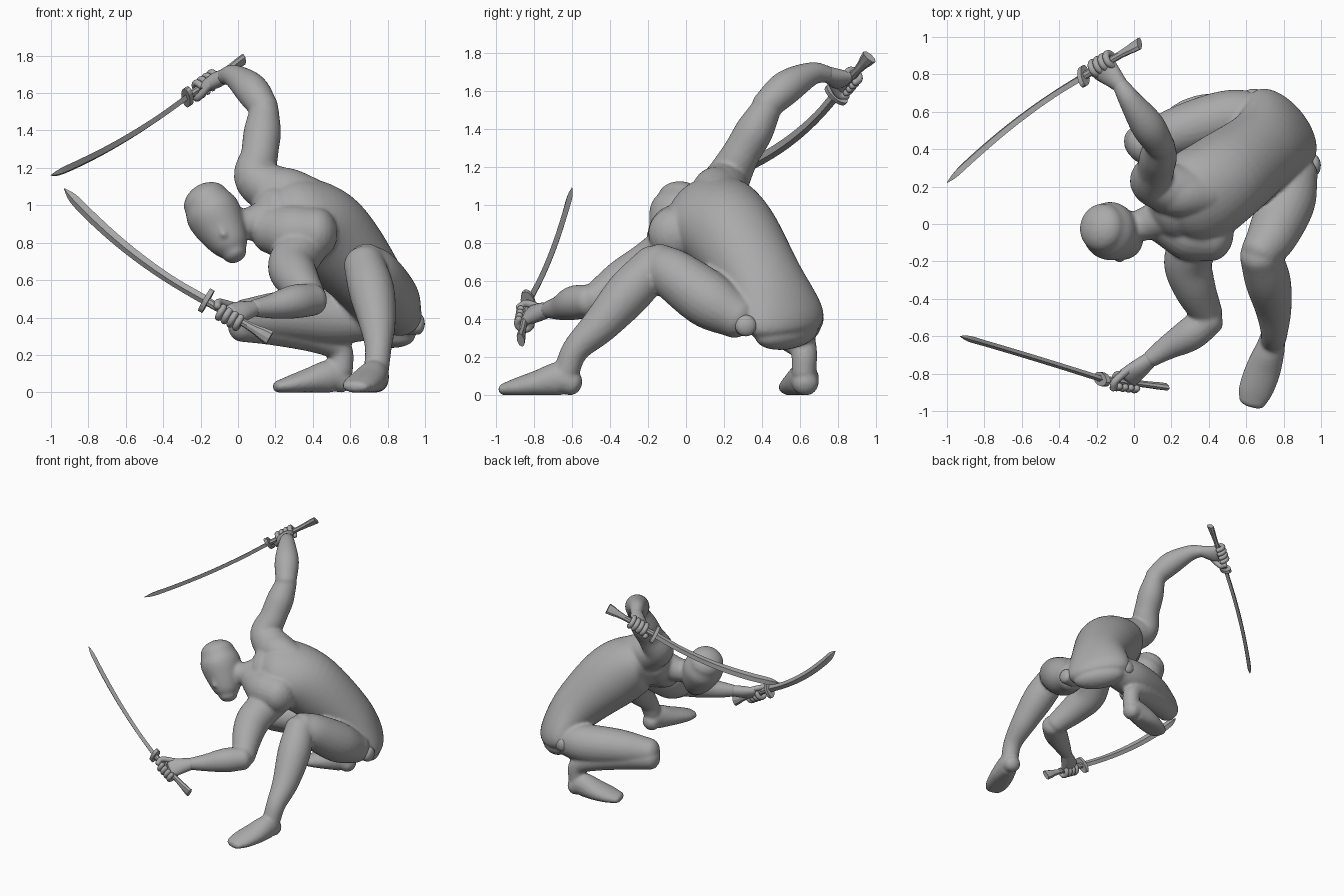
import bpy, bmesh, math
from mathutils import Vector

cube = bpy.data.objects.get("Cube")
if cube:
    bpy.data.objects.remove(cube, do_unlink=True)

clay = bpy.data.materials.new("clay_grey")
clay.use_nodes = True
colour = (0.4, 0.4, 0.4, 1)
clay.diffuse_color = colour
clay.node_tree.nodes["Principled BSDF"].inputs["Base Color"].default_value = colour


def catmull(a, b, c, d, t):
    return 0.5 * (2 * b + (c - a) * t + (2 * a - 5 * b + 4 * c - d) * t * t
                  + (3 * b - a - 3 * c + d) * t ** 3)


def smooth_path(stations, steps):
    """Interpolate stations of (x, y, z, half width, half depth)."""
    rows = [Vector(s if len(s) == 5 else (*s, s[-1])) for s in stations]
    ext = [rows[0] * 2 - rows[1]] + rows + [rows[-1] * 2 - rows[-2]]
    out = []
    for i in range(len(rows) - 1):
        for k in range(steps):
            out.append(catmull(*ext[i:i + 4], k / steps))
    return out + [rows[-1]]


def loft(name, stations, side=(1, 0, 0), side_end=None, sides=24, steps=6, cap=0.8, floor=False):
    """Closed tube through the stations with rounded ends; side sets the width direction."""
    path = smooth_path(stations, steps)
    pts = [p.xyz for p in path]
    rad = [(max(p[3], 0.001), max(p[4], 0.001)) for p in path]
    if cap:
        for end, near in ((0, 1), (-1, -2)):
            out = (pts[end] - pts[near]).normalized()
            base, (w, d) = pts[end].copy(), rad[end]
            for k in range(1, 6):
                a = k / 5 * math.radians(85)
                p, r = base + out * cap * min(w, d) * math.sin(a), (w * math.cos(a), d * math.cos(a))
                at = 0 if end == 0 else len(pts)
                pts.insert(at, p)
                rad.insert(at, r)
    bm = bmesh.new()
    rings = []
    last = len(pts) - 1
    s0, s1 = Vector(side), Vector(side_end or side)
    for i, p in enumerate(pts):
        t = (pts[min(i + 1, last)] - pts[max(i - 1, 0)]).normalized()
        s = s0.lerp(s1, i / last)
        s = (s - t * s.dot(t)).normalized()
        n = t.cross(s)
        ring = []
        for k in range(sides):
            a = math.tau * k / sides
            v = p + s * rad[i][0] * math.cos(a) + n * rad[i][1] * math.sin(a)
            if floor:
                v.z = max(v.z, 0)
            ring.append(bm.verts.new(v))
        rings.append(ring)
    for a, b in zip(rings, rings[1:]):
        for k in range(sides):
            j = (k + 1) % sides
            bm.faces.new((a[k], a[j], b[j], b[k]))
    bm.faces.new(rings[0])
    bm.faces.new(rings[-1])
    bmesh.ops.recalc_face_normals(bm, faces=bm.faces)
    mesh = bpy.data.meshes.new(name)
    bm.to_mesh(mesh)
    bm.free()
    mesh.materials.append(clay)
    obj = bpy.data.objects.new(name, mesh)
    bpy.context.collection.objects.link(obj)
    return obj


def select(objs):
    bpy.ops.object.select_all(action='DESELECT')
    for o in objs:
        o.select_set(True)
    bpy.context.view_layer.objects.active = objs[0]


# Torso, twisted from the hips to the shoulders, with chest and shoulder masses
body = [loft("torso", [(.8, .53, .32, .2, .1), (.79, .51, .4, .25, .14), (.69, .4, .6, .225, .19),
                       (.48, .24, .84, .25, .24), (.32, .13, .94, .26, .21), (.2, .08, .95, .18, .15)],
             side=(-.66, .74, .05), side_end=(-.4, .7, .6), sides=40),
        loft("chest", [(.42, -.06, .85, .14), (.3, -.04, .85, .155), (.18, .01, .87, .13)],
             side=(0, 0, 1)),
        loft("right_shoulder", [(.38, .16, 1.03, .12), (.26, .16, 1.07, .13), (.16, .18, 1.08, .12)],
             side=(0, 0, 1))]

# Neck and head
body.append(loft("neck", [(.24, .07, .96, .12), (.06, 0, .9, .09), (-.06, -.03, .92, .08)]))
body.append(loft("head", [(-.17, -.02, 1.02, .127, .132), (-.135, -.035, .96, .147, .156),
                          (-.09, -.055, .88, .135, .143), (-.04, -.085, .79, .1, .11),
                          (-.018, -.1, .745, .066, .075)], sides=32, cap=.75))
body.append(loft("nose", [(-.1, -.18, .9, .012), (-.075, -.19, .84, .018)]))

# Raised right arm, lowered left arm
body.append(loft("right_upper_arm", [(.27, .17, 1.04, .15), (.1, .22, 1.14, .12), (.115, .29, 1.27, .1),
                                     (.13, .36, 1.39, .1), (.14, .42, 1.5, .08)]))
body.append(loft("right_forearm", [(.14, .42, 1.52, .078), (.07, .53, 1.62, .09), (-.02, .66, 1.69, .062),
                                   (-.07, .74, 1.69, .045)], side=(0, 0, 1)))
body.append(loft("left_upper_arm", [(.36, -.04, .8, .13), (.29, -.19, .68, .13), (.32, -.33, .6, .115),
                                    (.39, -.48, .5, .085)]))
body.append(loft("left_forearm", [(.4, -.51, .495, .086), (.3, -.59, .485, .09), (.18, -.66, .46, .066),
                                  (.09, -.72, .45, .047)], side=(0, 0, 1)))

# Planted left leg, folded right leg
body.append(loft("left_thigh", [(.87, .27, .41, .115), (.82, .12, .5, .15), (.74, -.06, .63, .135),
                                (.68, -.15, .69, .11)]))
body.append(loft("left_shin", [(.675, -.165, .685, .11), (.715, -.3, .54, .122), (.745, -.45, .37, .098),
                               (.75, -.58, .24, .072), (.74, -.63, .12, .067)]))
body.append(loft("left_foot", [(.74, -.6, .06, .065, .065), (.73, -.66, .085, .078, .09),
                               (.69, -.78, .06, .095, .07), (.65, -.89, .04, .092, .05),
                               (.63, -.955, .03, .072, .033)], floor=True))
body.append(loft("right_thigh", [(.68, .58, .4, .125), (.5, .57, .4, .145), (.25, .5, .41, .133),
                                 (.04, .42, .4, .1)], side=(0, 1, 0)))
body.append(loft("right_shin", [(.02, .43, .36, .09), (.2, .5, .35, .1), (.42, .58, .3, .09),
                                (.54, .62, .23, .07), (.55, .62, .12, .065)], side=(0, 1, 0)))
body.append(loft("right_foot", [(.56, .63, .06, .068, .065), (.5, .62, .085, .08, .09),
                                (.38, .6, .06, .095, .07), (.28, .575, .04, .09, .05),
                                (.215, .56, .03, .07, .033)], side=(0, 1, 0), floor=True))

# Fuse the body into one skin
select(body)
bpy.ops.object.join()
skin = bpy.context.object
skin.name = "body"
remesh = skin.modifiers.new("fuse", 'REMESH')
remesh.mode = 'VOXEL'
remesh.voxel_size = 0.012
remesh.use_smooth_shade = True
soften = skin.modifiers.new("soften", 'SMOOTH')
soften.factor = 0.5
soften.iterations = 4

# Round hip joints
smooth = [loft("left_hip_joint", [(.88, .31, .37, .06), (.965, .315, .365, .056)], side=(0, 0, 1), cap=.6),
          loft("right_hip_joint", [(.64, .62, .4, .06), (.64, .69, .4, .055)], side=(0, 0, 1), cap=.6)]


def hand(label, wrist, grip, axis):
    """Palm and fingers closed round a handle."""
    wrist, grip, axis = Vector(wrist), Vector(grip), Vector(axis).normalized()
    back = wrist - grip
    back = (back - axis * back.dot(axis)).normalized()
    across = axis.cross(back)
    knuckle = grip + back * .035
    mid = wrist.lerp(knuckle, .55)
    smooth.append(loft(label + "_palm", [(*wrist, .042, .04), (*mid, .06, .042), (*knuckle, .075, .035)],
                       side=axis, sides=20))
    for i in range(4):
        centre = grip + axis * (i - 1.5) * .036
        arc = [centre + (back * math.cos(a) + across * math.sin(a)) * .038
               for a in (math.radians(20 + 48 * k) for k in range(6))]
        smooth.append(loft(f"{label}_finger_{i + 1}", [(*p, .018) for p in arc],
                           side=axis, sides=12, steps=3))
    thumb = [mid + axis * .05, grip + axis * .09 - across * .03 + back * .02,
             grip + axis * .085 - across * .035 - back * .025]
    smooth.append(loft(label + "_thumb", [(*p, .02) for p in thumb], side=axis, sides=12))


def sword(label, pommel, guard, tip, edge, bow):
    """Flared handle, oval guard and a curved blade bowed towards its edge."""
    pommel, guard, tip, edge = map(Vector, (pommel, guard, tip, edge))
    edge.normalize()
    grip_dir = (guard - pommel).normalized()
    handle = [(0, .042, .02), (.12, .036, .02), (.35, .022, .018), (1, .024, .02)]
    loft(label + "_handle", [(*pommel.lerp(guard, t), w, d) for t, w, d in handle],
         side=edge, sides=8, steps=2, cap=0)
    loft(label + "_guard", [(*(guard + grip_dir * o), .07, .036) for o in (-.013, .013)],
         side=edge, sides=16, steps=1, cap=0)
    blade = [(0, .026), (.2, .025), (.4, .027), (.6, .029), (.8, .03), (.93, .026), (1, .002)]
    loft(label + "_blade", [(*(guard.lerp(tip, t) + edge * bow * 4 * t * (1 - t)), w, min(w, .016))
                            for t, w in blade], side=edge, sides=4, steps=3, cap=0)


hand("right_hand", (-.07, .74, 1.69), (-.165, .855, 1.65), (-.29, -.17, -.2))
hand("left_hand", (.09, -.72, .45), (-.04, -.845, .405), (-.34, .04, .2))
sword("right_sword", (.03, .965, 1.78), (-.27, .79, 1.58), (-1, .22, 1.16), (-.1, .55, -.6), .05)
sword("left_sword", (.17, -.87, .29), (-.17, -.83, .49), (-.93, -.6, 1.09), (-.56, .25, -.8), .045)

select(smooth)
bpy.ops.object.shade_smooth_by_angle(angle=math.radians(50))
